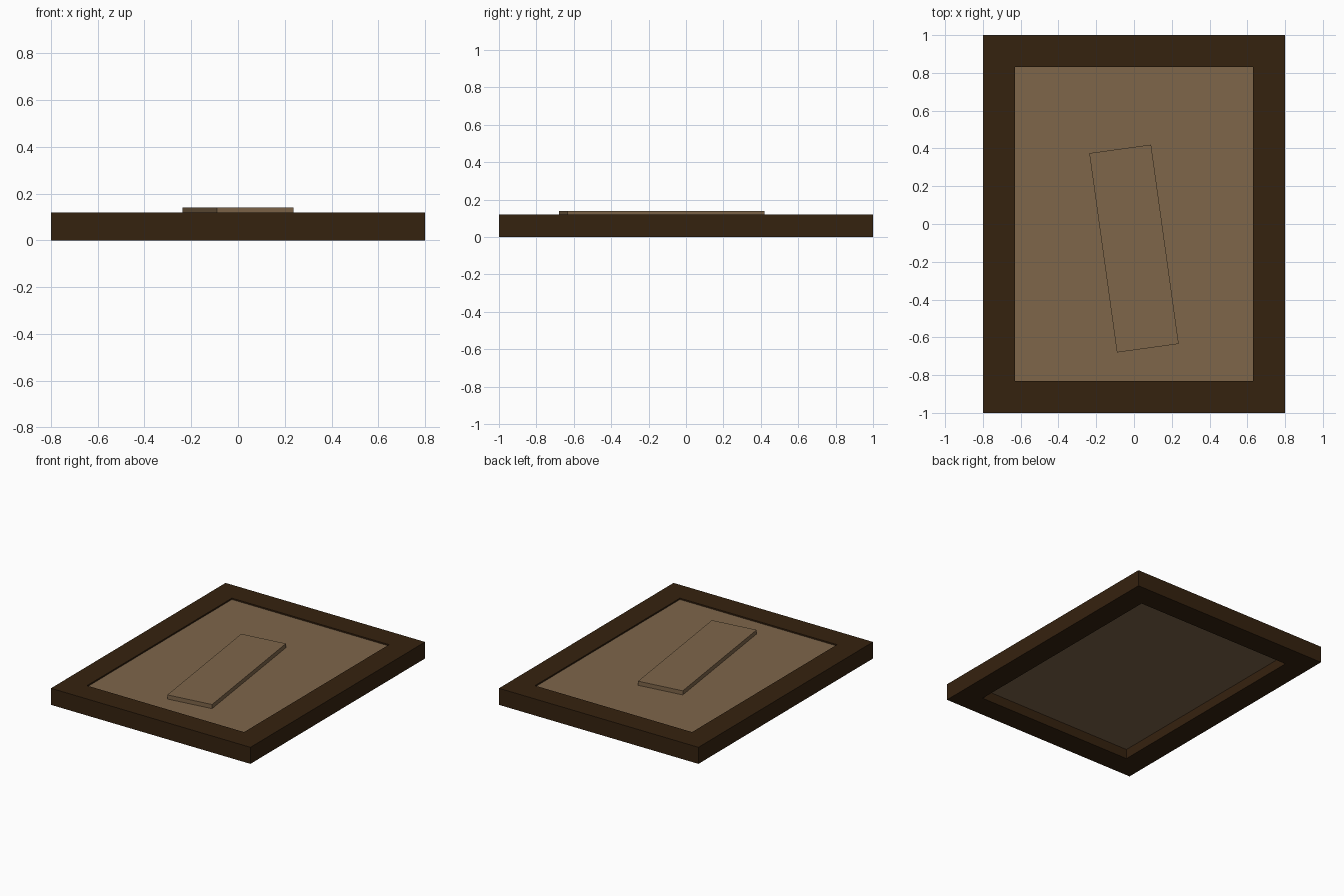
import bpy, bmesh, math
from mathutils import Matrix

if "Cube" in bpy.data.objects:
    bpy.data.objects.remove(bpy.data.objects["Cube"])


def material(name, rgb):
    m = bpy.data.materials.new(name)
    m.diffuse_color = (*rgb, 1)
    m.use_nodes = True
    m.node_tree.nodes["Principled BSDF"].inputs["Base Color"].default_value = m.diffuse_color
    return m


DARK = material("dark wood", (0.036, 0.016, 0.0048))
TAN = material("tan board", (0.21, 0.132, 0.068))


def finish(name, bm, mat):
    bmesh.ops.recalc_face_normals(bm, faces=bm.faces)
    me = bpy.data.meshes.new(name)
    bm.to_mesh(me)
    bm.free()
    me.materials.append(mat)
    ob = bpy.data.objects.new(name, me)
    bpy.context.collection.objects.link(ob)
    return ob


def box(name, size, z0, mat, xy=(0, 0), turn=0):
    """Box resting on z0, turned about z."""
    bm = bmesh.new()
    bmesh.ops.create_cube(bm, size=1)
    bmesh.ops.scale(bm, vec=size, verts=bm.verts)
    bmesh.ops.rotate(bm, matrix=Matrix.Rotation(turn, 3, 'Z'), verts=bm.verts)
    bmesh.ops.translate(bm, vec=(*xy, z0 + size[2] / 2), verts=bm.verts)
    return finish(name, bm, mat)


# Mitred rectangular frame: a rectangular section carried round four corners
bm = bmesh.new()
section = [(0.80, 1.0, 0), (0.80, 1.0, 0.12), (0.63, 0.83, 0.12), (0.63, 0.83, 0)]
rings = [[bm.verts.new((sx * x, sy * y, z)) for x, y, z in section]
         for sx, sy in ((1, 1), (-1, 1), (-1, -1), (1, -1))]
for i in range(4):
    a, b = rings[i], rings[(i + 1) % 4]
    for j in range(4):
        k = (j + 1) % 4
        bm.faces.new((a[j], a[k], b[k], b[j]))
finish("frame", bm, DARK)

# Backing board set just below the frame's top face
box("backing_board", (1.26, 1.66, 0.04), 0.07, TAN)

# Slanted stand flap lying on the backing
box("stand_flap", (0.33, 1.065, 0.03), 0.11, TAN, (0, -0.13), math.radians(7.9))
